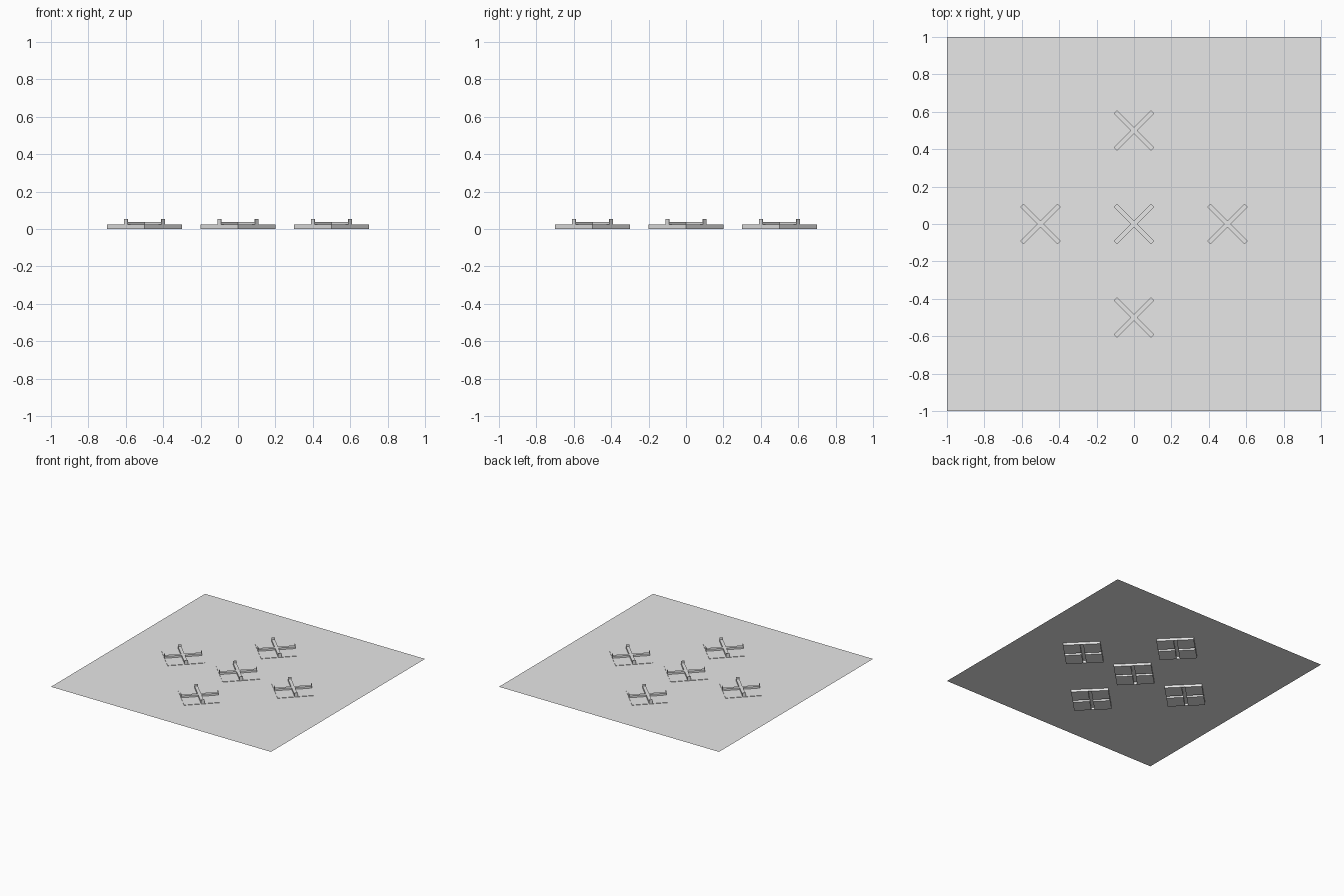
import bpy
from math import pi, sqrt
from mathutils import Matrix, Vector

cube = bpy.data.objects.get("Cube")
if cube:
    bpy.data.objects.remove(cube, do_unlink=True)

grey = bpy.data.materials.new("light_grey")
grey.use_nodes = True
colour = (0.8, 0.8, 0.8, 1)
grey.diffuse_color = colour
grey.node_tree.nodes["Principled BSDF"].inputs["Base Color"].default_value = colour

HALF = 0.2 / sqrt(2)      # half side of a square desk cluster
GAP = 0.025               # aisle between desks
DESK_TOP = 0.023
FLOOR_Z = 0.02
BAR_TOP = 0.038
POST_TOP = 0.055
POST_THICK = 0.003


def box(name, centre, turn, low, high):
    """Box between two corners, turned and placed around a cluster centre."""
    low, high = Vector(low), Vector(high)
    bpy.ops.mesh.primitive_cube_add(size=1)
    ob = bpy.context.object
    ob.name = name
    size = high - low
    ob.data.transform(Matrix.Translation(centre) @ Matrix.Rotation(turn, 4, 'Z')
                      @ Matrix.Translation((low + high) / 2)
                      @ Matrix.Diagonal((*size, 1)))
    ob.data.materials.append(grey)
    return ob


def cluster(centre):
    g = GAP / 2
    for i in range(4):
        turn = pi / 4 + i * pi / 2
        # Square desk in one quarter
        box("desk", centre, turn, (g, g, 0), (HALF, HALF, DESK_TOP))
        # Upright end panel closing the aisle
        box("end_panel", centre, turn, (HALF - POST_THICK, -g, 0),
            (HALF, g, POST_TOP))
        # Low divider along the aisle
        box("divider", centre, turn, (g if i % 2 else 0, -g, FLOOR_Z),
            (HALF - POST_THICK, g, BAR_TOP))


# Thin floor sheet
bpy.ops.mesh.primitive_plane_add(size=2, location=(0, 0, FLOOR_Z))
floor = bpy.context.object
floor.name = "floor"
floor.data.materials.append(grey)

# Five desk clusters in a cross
for x, y in ((0, 0), (0.5, 0), (-0.5, 0), (0, 0.5), (0, -0.5)):
    cluster(Vector((x, y, 0)))
